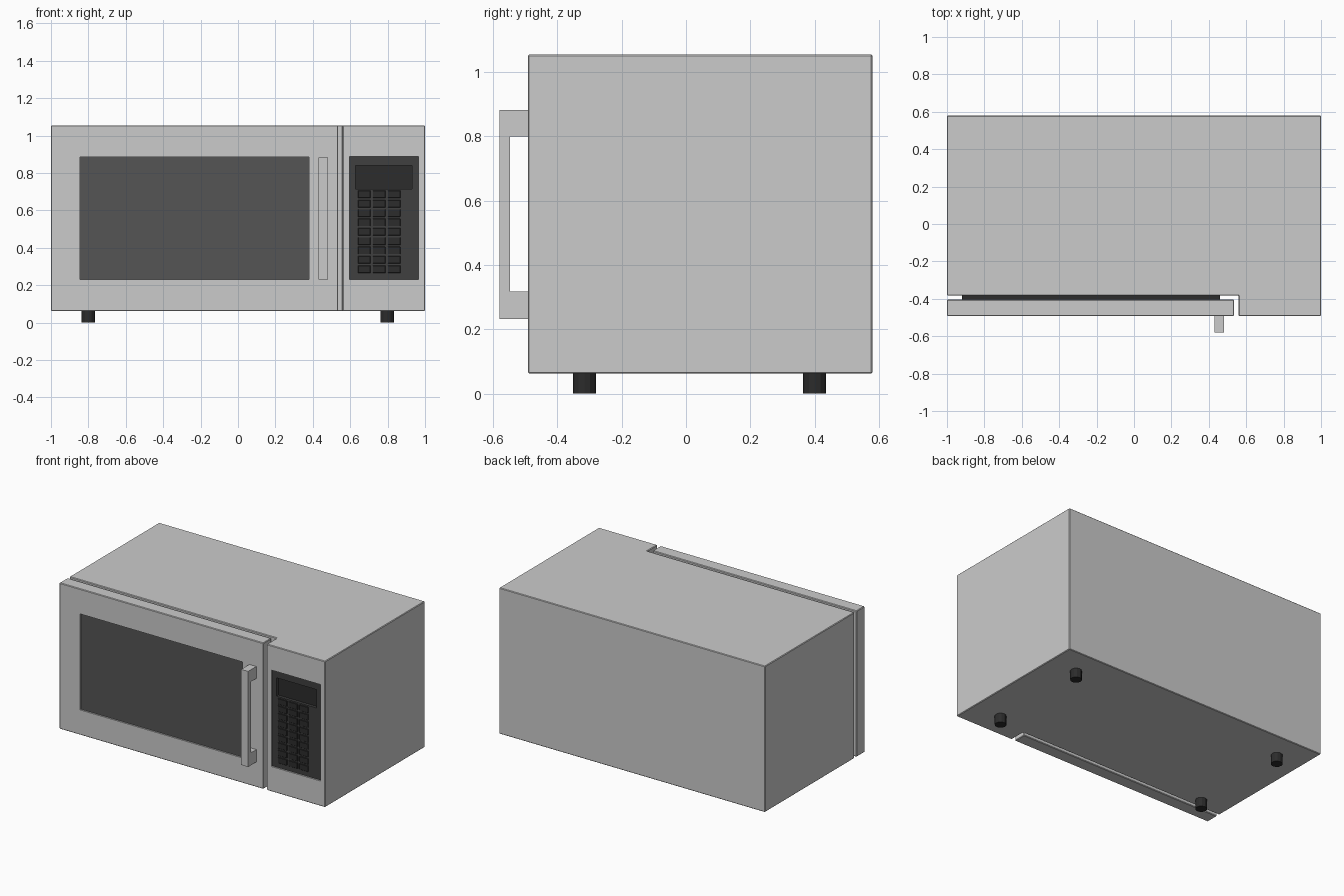
import bpy, bmesh, math
from mathutils import Vector

if "Cube" in bpy.data.objects:
    bpy.data.objects.remove(bpy.data.objects["Cube"])


def material(name, v):
    m = bpy.data.materials.new(name)
    m.diffuse_color = (v, v, v, 1)
    m.use_nodes = True
    m.node_tree.nodes["Principled BSDF"].inputs["Base Color"].default_value = m.diffuse_color
    return m


GLASS = material("dark_glass", 0.09)
PANEL = material("panel_black", 0.05)
BLACK = material("black_plastic", 0.025)


def prism(name, pts, axis, lo, hi, mat=None, bevel=0):
    """Extrude a 2D outline along 'z' (pts are x, y) or 'x' (pts are y, z)."""
    to3 = (lambda p, d: (p[0], p[1], d)) if axis == 'z' else (lambda p, d: (d, p[0], p[1]))
    bm = bmesh.new()
    face = bm.faces.new([bm.verts.new(to3(p, lo)) for p in pts])
    top = bmesh.ops.extrude_face_region(bm, geom=[face])
    move = Vector(to3((0, 0), hi - lo))
    bmesh.ops.translate(bm, vec=move, verts=[g for g in top["geom"] if isinstance(g, bmesh.types.BMVert)])
    bmesh.ops.recalc_face_normals(bm, faces=bm.faces)
    me = bpy.data.meshes.new(name)
    bm.to_mesh(me)
    bm.free()
    ob = bpy.data.objects.new(name, me)
    bpy.context.collection.objects.link(ob)
    if mat:
        me.materials.append(mat)
    if bevel:
        b = ob.modifiers.new("edge", 'BEVEL')
        b.width = bevel
        b.segments = 1
    return ob


def box(name, x, y, z, mat=None, bevel=0):
    pts = [(x[0], y[0]), (x[1], y[0]), (x[1], y[1]), (x[0], y[1])]
    return prism(name, pts, 'z', z[0], z[1], mat, bevel)


def pocket(target, x, y, z):
    """Cut a box-shaped recess."""
    cutter = box(target.name + "_cutter", x, y, z)
    cutter.hide_render = True
    cutter.hide_set(True)
    m = target.modifiers.new("recess", 'BOOLEAN')
    m.operation = 'DIFFERENCE'
    m.solver = 'EXACT'
    m.object = cutter


F = -0.492           # front plane
Z0, Z1 = 0.062, 1.055

# Cabinet, L-shaped from above, leaving room for the door
body = prism("cabinet", [(-1, -0.383), (0.56, -0.383), (0.56, F), (1, F), (1, 0.58), (-1, 0.58)],
             'z', Z0, Z1, bevel=0.004)
pocket(body, (0.595, 0.965), (F - 0.1, F + 0.05), (0.232, 0.888))

# Door with recessed window
door = box("door", (-1, 0.535), (F, -0.405), (Z0, Z1), bevel=0.004)
pocket(door, (-0.845, 0.38), (F - 0.1, F + 0.03), (0.232, 0.885))
box("window", (-0.845, 0.38), (F + 0.01, F + 0.03), (0.232, 0.885), GLASS)
box("door_seal", (-0.92, 0.46), (-0.405, -0.383), (0.14, 0.975), BLACK)

# Bracket-shaped door handle
prism("door_handle", [(F, 0.232), (-0.58, 0.232), (-0.58, 0.882), (F, 0.882),
                      (F, 0.80), (-0.548, 0.80), (-0.548, 0.317), (F, 0.317)], 'x', 0.43, 0.482)

# Control panel with sunken display
panel = box("control_panel", (0.595, 0.965), (F + 0.01, F + 0.05), (0.232, 0.888), PANEL)
pocket(panel, (0.627, 0.93), (F - 0.1, F + 0.033), (0.715, 0.84))
box("display", (0.627, 0.93), (F + 0.03, F + 0.04), (0.715, 0.84), BLACK)

# Keypad
for r in range(9):
    for c in range(3):
        x, z = 0.675 + 0.08 * c, 0.686 - 0.05 * r
        box(f"button_{r}_{c}", (x - 0.034, x + 0.034), (F + 0.004, F + 0.012),
            (z - 0.02, z + 0.02), BLACK, bevel=0.002)

# Feet
for i, x in enumerate((-0.8, 0.797)):
    for j, y in enumerate((-0.316, 0.4)):
        ring = [(x + 0.036 * math.cos(a * math.tau / 12), y + 0.036 * math.sin(a * math.tau / 12))
                for a in range(12)]
        prism(f"foot_{i}_{j}", ring, 'z', 0, Z0, BLACK)
